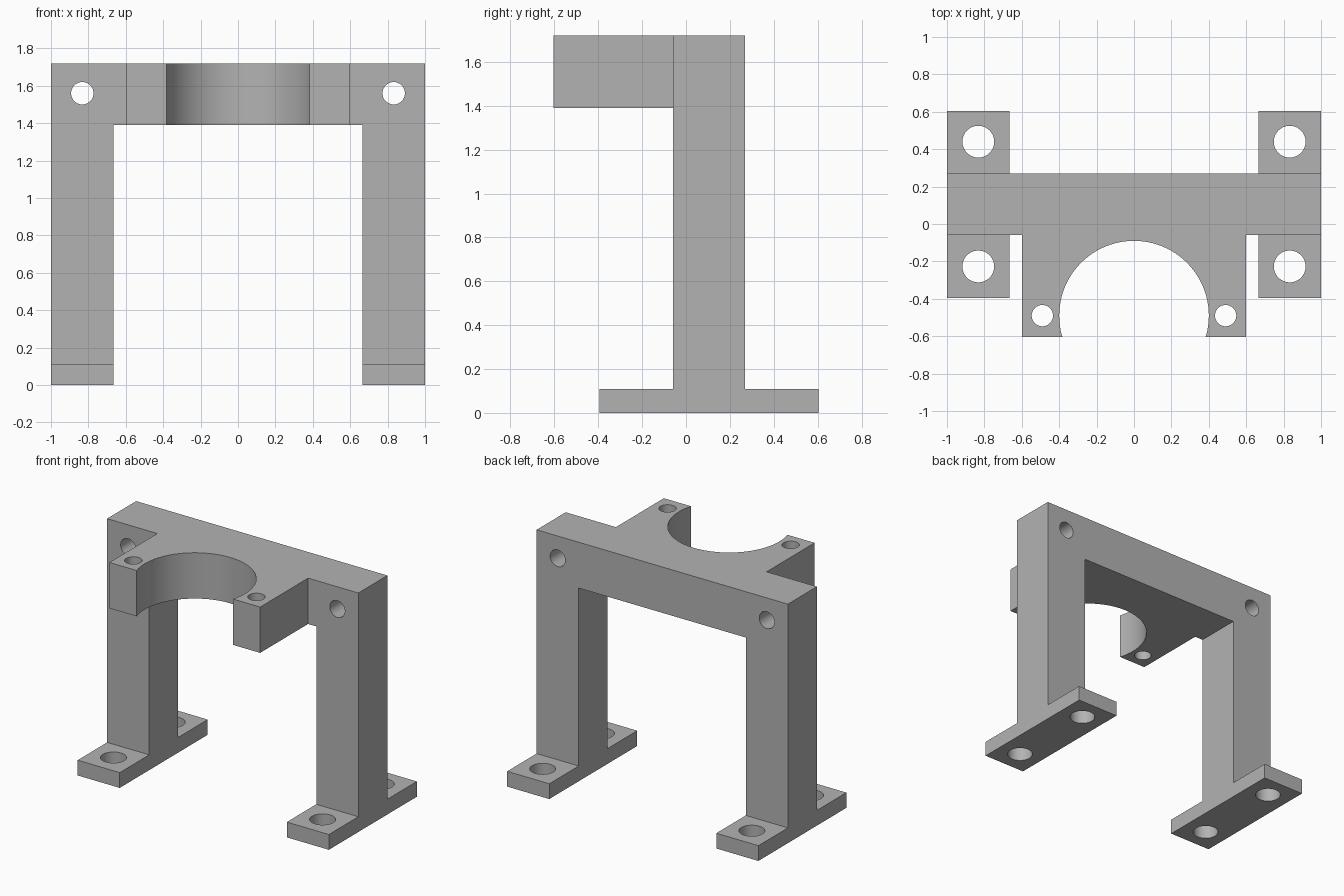
import bpy
import math
from mathutils import Vector

cube = bpy.data.objects.get("Cube")
if cube:
    bpy.data.objects.remove(cube, do_unlink=True)

# Main dimensions
HEIGHT, BEAM_Z, FOOT_Z = 1.72, 1.39, 0.11
LEG_IN, LEG_OUT = 0.665, 1.0
FRAME_FRONT, FRAME_BACK = -0.06, 0.27
SHELF_X, SHELF_FRONT = 0.6, -0.605
FOOT_FRONT, FOOT_BACK = -0.395, 0.605
HOLE_X = (LEG_IN + LEG_OUT) / 2

grey = bpy.data.materials.new("plain grey")
grey.use_nodes = True
colour = (0.45, 0.45, 0.45, 1)
grey.diffuse_color = colour
grey.node_tree.nodes["Principled BSDF"].inputs["Base Color"].default_value = colour


def prism(name, outline, to_world, start, end):
    """Extrude a 2D outline between two depths; to_world maps (u, v, depth) to a point."""
    n = len(outline)
    verts = [to_world(u, v, d) for d in (start, end) for u, v in outline]
    faces = [list(range(n))[::-1], list(range(n, 2 * n))]
    faces += [[i, (i + 1) % n, n + (i + 1) % n, n + i] for i in range(n)]
    mesh = bpy.data.meshes.new(name)
    mesh.from_pydata(verts, [], faces)
    mesh.materials.append(grey)
    obj = bpy.data.objects.new(name, mesh)
    bpy.context.collection.objects.link(obj)
    return obj


def along_z(u, v, d):
    return Vector((u, v, d))


def along_y(u, v, d):
    return Vector((u, -d, v))


def rect(x0, x1, y0, y1):
    return [(x0, y0), (x1, y0), (x1, y1), (x0, y1)]


def circle(cx, cy, r, n=48):
    return [(cx + r * math.cos(math.tau * i / n), cy + r * math.sin(math.tau * i / n))
            for i in range(n)]


def combine(target, tool, operation):
    mod = target.modifiers.new(operation.title(), 'BOOLEAN')
    mod.object, mod.operation, mod.solver = tool, operation, 'EXACT'
    bpy.context.view_layer.objects.active = target
    bpy.ops.object.modifier_apply(modifier=mod.name)
    bpy.data.objects.remove(tool, do_unlink=True)


# Portal frame: two legs and the top beam
portal = [(-LEG_OUT, 0), (-LEG_IN, 0), (-LEG_IN, BEAM_Z), (LEG_IN, BEAM_Z),
          (LEG_IN, 0), (LEG_OUT, 0), (LEG_OUT, HEIGHT), (-LEG_OUT, HEIGHT)]
bracket = prism("mounting_bracket", portal, along_y, -FRAME_BACK, -FRAME_FRONT)

# Front shelf, run slightly into the beam
shelf = prism("shelf", rect(-SHELF_X, SHELF_X, SHELF_FRONT, 0.1), along_z, BEAM_Z, HEIGHT)
combine(bracket, shelf, 'UNION')

# Feet
for side in (-1, 1):
    x0, x1 = sorted((side * LEG_IN, side * LEG_OUT))
    foot = prism("foot", rect(x0, x1, FOOT_FRONT, FOOT_BACK), along_z, 0, FOOT_Z)
    combine(bracket, foot, 'UNION')

# Round clamp opening in the shelf
opening = prism("opening", circle(0, -0.49, 0.4, 96), along_z, 1.2, 1.9)
combine(bracket, opening, 'DIFFERENCE')

# Bolt holes: shelf, beam and feet
for side in (-1, 1):
    holes = [prism("shelf_hole", circle(side * 0.49, -0.49, 0.057), along_z, 1.2, 1.9),
             prism("beam_hole", circle(side * HOLE_X, 1.56, 0.06), along_y, -0.5, 0.5)]
    for y in (-0.227, 0.44):
        holes.append(prism("foot_hole", circle(side * HOLE_X, y, 0.085), along_z, -0.1, 0.3))
    for hole in holes:
        combine(bracket, hole, 'DIFFERENCE')

# Smooth bores with sharp edges
bpy.ops.object.select_all(action='DESELECT')
bracket.select_set(True)
bpy.context.view_layer.objects.active = bracket
bpy.ops.object.shade_smooth_by_angle(angle=math.radians(30))
